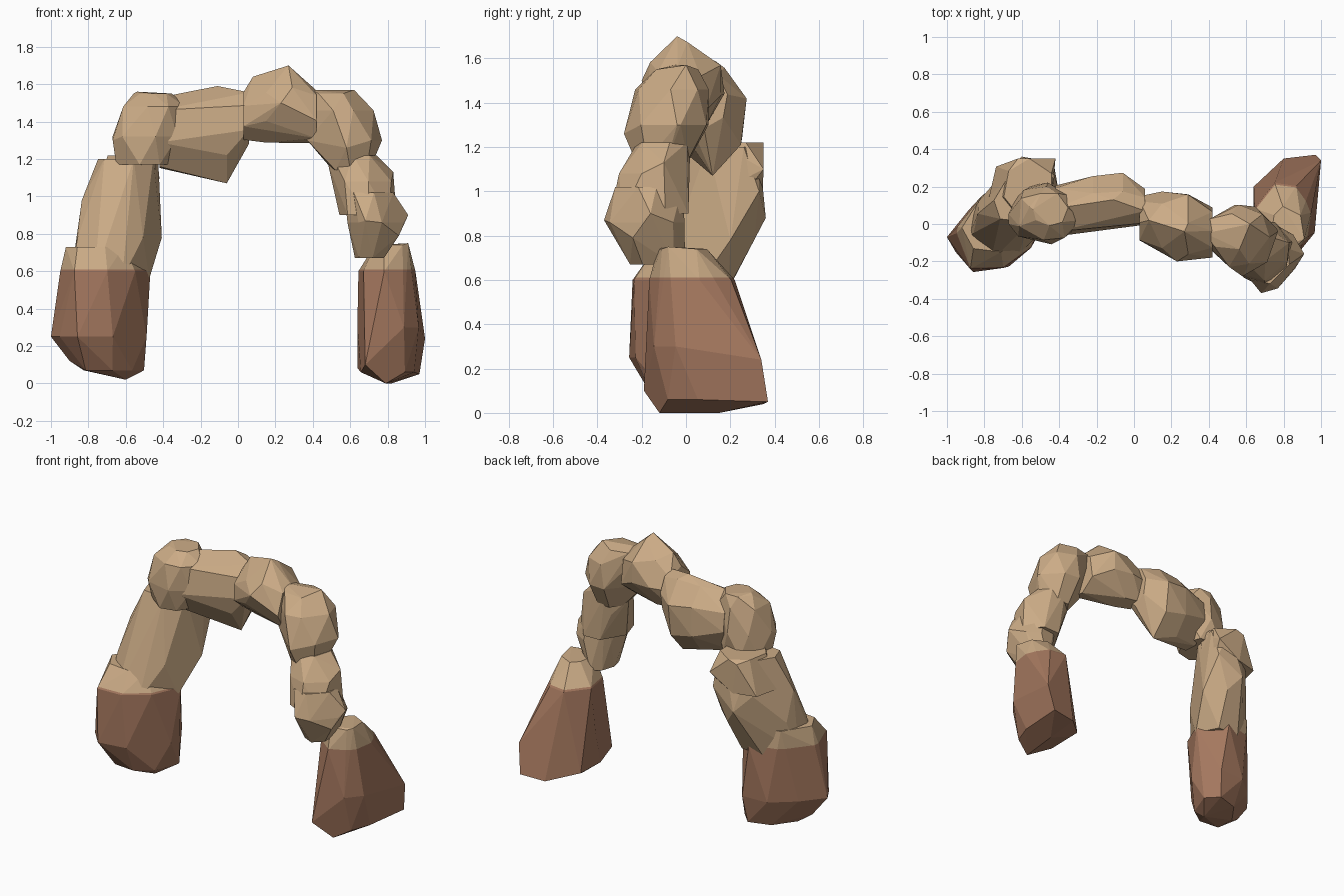
import bpy, bmesh, math, random
from mathutils import Vector

cube = bpy.data.objects.get("Cube")
if cube:
    bpy.data.objects.remove(cube, do_unlink=True)


def make_material(name, colour):
    mat = bpy.data.materials.new(name)
    mat.use_nodes = True
    mat.diffuse_color = (*colour, 1)
    mat.node_tree.nodes["Principled BSDF"].inputs["Base Color"].default_value = (*colour, 1)
    return mat


sandstone = make_material("tan sandstone", (0.60, 0.41, 0.24))
red_rock = make_material("reddish brown rock", (0.38, 0.19, 0.115))
random.seed(11)


def ring(centre, a, b, axis, turn, sides):
    """Uneven elliptical ring of points, lying flat (axis z) or upright (axis x)."""
    phase = random.random() * math.tau / sides
    turn = math.radians(turn)
    points = []
    for i in range(sides):
        t = phase + math.tau * (i + random.uniform(-0.2, 0.2)) / sides
        r = random.uniform(0.97, 1.09)
        u, v = a * r * math.cos(t), b * r * math.sin(t)
        u, v = u * math.cos(turn) - v * math.sin(turn), u * math.sin(turn) + v * math.cos(turn)
        offset = Vector((u, v, 0)) if axis == "z" else Vector((0, u, v))
        points.append(Vector(centre) + offset)
    return points


def boulder(name, rings, axis="z", turn=0, sides=7, corners=(), brown_below=None):
    """Faceted rock: convex hull of its rings and corner points."""
    bm = bmesh.new()
    points = [Vector(c) for c in corners]
    for x, y, z, a, b in rings:
        points += ring((x, y, z), a, b, axis, turn, sides)
    for p in points:
        p.z = max(p.z, 0)
        bm.verts.new(p)
    hull = bmesh.ops.convex_hull(bm, input=bm.verts)
    loose = {g for g in hull["geom_interior"] + hull["geom_unused"]
             if isinstance(g, bmesh.types.BMVert)}
    bmesh.ops.delete(bm, geom=list(loose), context="VERTS")
    # merge nearly coplanar facets into broader planes
    bmesh.ops.dissolve_limit(bm, angle_limit=math.radians(7), verts=bm.verts, edges=bm.edges)
    if brown_below is not None:
        bmesh.ops.bisect_plane(bm, geom=bm.verts[:] + bm.edges[:] + bm.faces[:],
                               plane_co=(0, 0, brown_below), plane_no=(0, 0, 1))
        for f in bm.faces:
            f.material_index = int(f.calc_center_median().z < brown_below)
    bmesh.ops.recalc_face_normals(bm, faces=bm.faces)
    mesh = bpy.data.meshes.new(name)
    bm.to_mesh(mesh)
    bm.free()
    mesh.materials.append(sandstone)
    mesh.materials.append(red_rock)
    obj = bpy.data.objects.new(name, mesh)
    bpy.context.collection.objects.link(obj)


# Feet: brown bases with sandstone tops
boulder("right_foot", [
    (-0.67, 0.0, 0.07, 0.19, 0.13),
    (-0.73, -0.03, 0.25, 0.27, 0.19),
    (-0.71, -0.02, 0.6, 0.26, 0.19),
    (-0.72, 0.02, 0.73, 0.2, 0.15)],
    turn=45, brown_below=0.61,
    corners=[(-1, -0.07, 0.25), (-0.9, -0.05, 0.12), (-0.6, -0.02, 0.02), (-0.72, -0.24, 0.4),
             (-0.52, 0.1, 0.1), (-0.92, -0.02, 0.73), (-0.95, -0.05, 0.6)])
boulder("left_foot", [
    (0.79, 0.05, 0.06, 0.14, 0.2),
    (0.81, 0.06, 0.3, 0.16, 0.22),
    (0.79, 0.04, 0.6, 0.15, 0.19),
    (0.82, -0.02, 0.74, 0.09, 0.11)],
    brown_below=0.61,
    corners=[(0.97, 0.37, 0.05), (1, 0.34, 0.24), (0.8, 0.35, 0.04), (0.64, 0.2, 0.08),
             (0.79, -0.12, 0), (0.82, 0.15, 0), (0.68, -0.19, 0.1), (0.91, -0.08, 0.75)])

# Right pillar, leaning backwards as it rises
boulder("right_pillar_lower", [
    (-0.69, 0.0, 0.56, 0.24, 0.17),
    (-0.64, 0.09, 0.78, 0.26, 0.18),
    (-0.62, 0.14, 0.98, 0.24, 0.16),
    (-0.58, 0.16, 1.2, 0.18, 0.13)],
    turn=45, corners=[(-0.79, 0.1, 1.08), (-0.43, 0.33, 1.0), (-0.6, 0.36, 0.88)])
boulder("right_pillar_upper", [
    (-0.6, 0.19, 1.0, 0.17, 0.16),
    (-0.56, 0.19, 1.22, 0.13, 0.16)],
    corners=[(-0.42, 0.35, 1.1), (-0.62, 0.35, 1.2)])

# Corner rock and the span across the top
boulder("right_shoulder", [
    (-0.5, 0.07, 1.17, 0.15, 0.14),
    (-0.49, 0.05, 1.32, 0.18, 0.16),
    (-0.46, 0.05, 1.48, 0.17, 0.14),
    (-0.45, 0.08, 1.55, 0.1, 0.09)],
    corners=[(-0.67, 0, 1.3), (-0.54, 0.08, 1.56)])
boulder("span_right", [
    (-0.42, 0.07, 1.34, 0.14, 0.18),
    (-0.22, 0.12, 1.34, 0.14, 0.21),
    (-0.06, 0.13, 1.34, 0.14, 0.22),
    (0.06, 0.09, 1.42, 0.1, 0.13)],
    axis="x", corners=[(-0.06, 0.12, 1.07), (-0.11, 0.13, 1.59)])
boulder("span_middle", [
    (0.03, 0.03, 1.43, 0.12, 0.13),
    (0.15, 0.01, 1.46, 0.16, 0.17),
    (0.29, -0.01, 1.49, 0.18, 0.17),
    (0.42, -0.04, 1.43, 0.14, 0.14)],
    axis="x", corners=[(0.27, -0.04, 1.7), (0.23, -0.2, 1.5), (0.08, 0.02, 1.64)])

# Left shoulder and pillar, bulging forwards
boulder("left_shoulder", [
    (0.6, -0.1, 1.14, 0.1, 0.12),
    (0.6, -0.08, 1.3, 0.16, 0.18),
    (0.55, -0.06, 1.46, 0.17, 0.16),
    (0.5, -0.04, 1.55, 0.12, 0.1)],
    corners=[(0.77, -0.04, 1.3), (0.62, 0, 1.57), (0.38, -0.05, 1.57), (0.37, -0.1, 1.3),
             (0.58, -0.28, 1.26)])
boulder("left_pillar_upper", [
    (0.62, -0.1, 1.22, 0.12, 0.12),
    (0.67, -0.14, 1.08, 0.15, 0.16),
    (0.7, -0.16, 0.9, 0.15, 0.17)],
    corners=[(0.48, -0.08, 1.18), (0.83, -0.1, 1.13)])
boulder("left_pillar_lower", [
    (0.7, -0.17, 1.02, 0.13, 0.15),
    (0.73, -0.18, 0.86, 0.15, 0.17),
    (0.71, -0.13, 0.67, 0.08, 0.12)],
    corners=[(0.91, -0.16, 0.9), (0.68, -0.37, 0.87), (0.86, -0.24, 0.79)])
